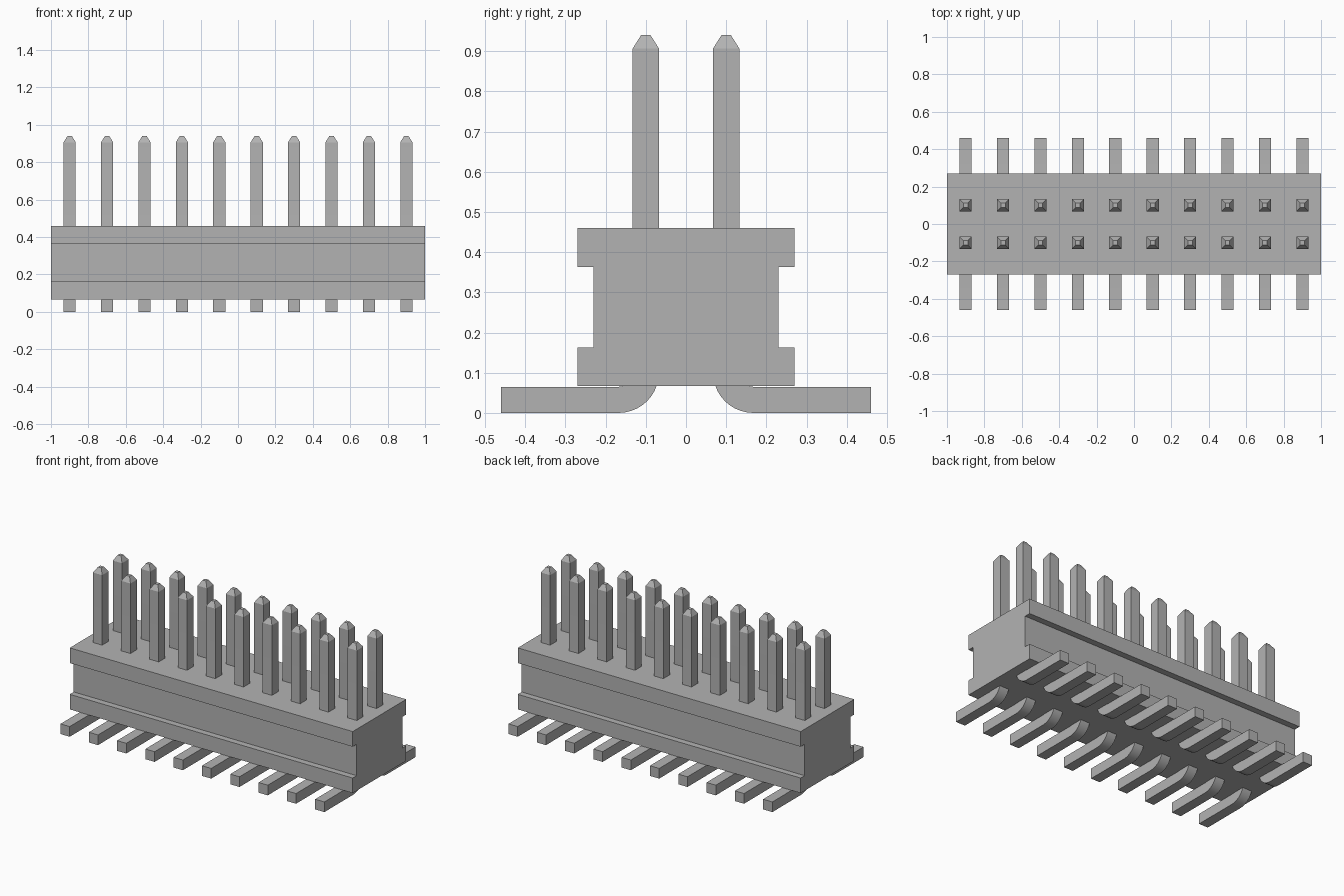
import bpy
import bmesh
from math import sin, cos, radians
from mathutils import Vector

cube = bpy.data.objects.get("Cube")
if cube:
    bpy.data.objects.remove(cube, do_unlink=True)

grey = bpy.data.materials.new("plain grey")
grey.use_nodes = True
colour = (0.45, 0.45, 0.45, 1)
grey.diffuse_color = colour
grey.node_tree.nodes["Principled BSDF"].inputs["Base Color"].default_value = colour


def extrude_profile(bm, points, half_width):
    """Extrude a closed (y, z) outline along x, centred on x = 0."""
    face = bm.faces.new([bm.verts.new((-half_width, y, z)) for y, z in points])
    geom = bmesh.ops.extrude_face_region(bm, geom=[face])["geom"]
    moved = [g for g in geom if isinstance(g, bmesh.types.BMVert)]
    bmesh.ops.translate(bm, verts=moved, vec=(2 * half_width, 0, 0))
    bmesh.ops.recalc_face_normals(bm, faces=bm.faces)


def finish(bm, name):
    mesh = bpy.data.meshes.new(name)
    bm.to_mesh(mesh)
    bm.free()
    mesh.materials.append(grey)
    obj = bpy.data.objects.new(name, mesh)
    bpy.context.collection.objects.link(obj)
    return obj


# Housing: grooved block, outline mirrored across y
side = [(0.27, 0.067), (0.27, 0.163), (0.23, 0.163),
        (0.23, 0.363), (0.27, 0.363), (0.27, 0.46)]
bm = bmesh.new()
extrude_profile(bm, side + [(-y, z) for y, z in reversed(side)], 1.0)
finish(bm, "housing")

# Pin: square wire bent from a vertical post into a flat foot
PITCH, HALF, FOOT_END = 0.2, 0.0325, 0.46
INNER, OUTER = 0.035, 0.1
BEND_Y, BEND_Z = 0.1 + HALF + INNER, OUTER
SHOULDER, TIP, TIP_SCALE = 0.907, 0.94, 0.36


def arc(radius, steps=10):
    """Quarter bend from the post side down to the foot."""
    angles = [radians(180 + 90 * i / steps) for i in range(steps + 1)]
    return [(BEND_Y + radius * cos(a), BEND_Z + radius * sin(a)) for a in angles]


outline = ([(0.1 - HALF, SHOULDER)] + arc(OUTER)
           + [(FOOT_END, 0), (FOOT_END, OUTER - INNER)]
           + arc(INNER)[::-1] + [(0.1 + HALF, SHOULDER)])
bm = bmesh.new()
extrude_profile(bm, outline, HALF)

# Tapered pin tip
top = max(bm.faces, key=lambda f: f.calc_center_median().z)
tip = bmesh.ops.extrude_discrete_faces(bm, faces=[top])["faces"][0]
centre = Vector((0, 0.1, 0))
for v in tip.verts:
    v.co = centre + (v.co - centre) * TIP_SCALE
    v.co.z = TIP
bmesh.ops.recalc_face_normals(bm, faces=bm.faces)
pin = finish(bm, "back_pin_1")
for poly in pin.data.polygons:
    poly.use_smooth = True
bpy.context.view_layer.objects.active = pin
pin.select_set(True)
bpy.ops.object.shade_smooth_by_angle(angle=radians(20))

# Two rows of ten pins, the front row turned around
for row, turn in (("back", 0), ("front", radians(180))):
    for i in range(10):
        obj = pin
        if row == "front" or i > 0:
            obj = bpy.data.objects.new(f"{row}_pin_{i + 1}", pin.data)
            bpy.context.collection.objects.link(obj)
        obj.location.x = (i - 4.5) * PITCH
        obj.rotation_euler.z = turn
